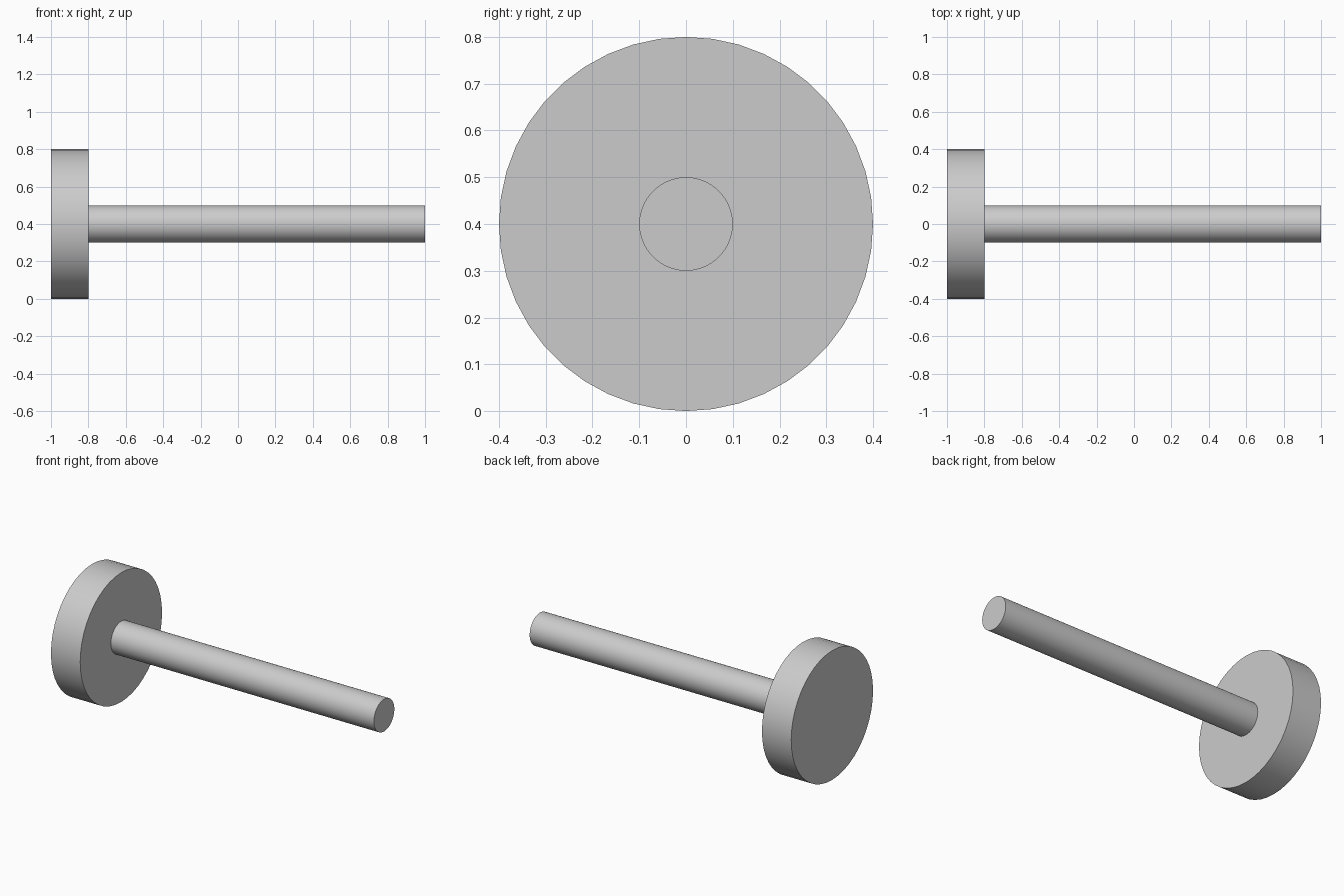
import bpy
import math

if "Cube" in bpy.data.objects:
    bpy.data.objects.remove(bpy.data.objects["Cube"], do_unlink=True)

GREY = (0.6, 0.6, 0.6, 1.0)
AXIS_HEIGHT = 0.4
SIDES = 44

steel = bpy.data.materials.new("plain grey")
steel.use_nodes = True
steel.diffuse_color = GREY
steel.node_tree.nodes["Principled BSDF"].inputs["Base Color"].default_value = GREY


def rod(name, radius, x_start, x_end):
    """Cylinder lying along x between two stations."""
    bpy.ops.mesh.primitive_cylinder_add(
        vertices=SIDES, radius=radius, depth=x_end - x_start,
        location=((x_start + x_end) / 2, 0, AXIS_HEIGHT),
        rotation=(0, math.pi / 2, 0))
    obj = bpy.context.object
    obj.name = name
    obj.data.materials.append(steel)
    bpy.ops.object.transform_apply(location=False, rotation=True, scale=True)
    bpy.ops.object.shade_smooth_by_angle(angle=math.radians(30))
    return obj


# Wide disc head and the slim shaft that starts at its inner face
rod("disc_head", 0.4, -1.0, -0.8)
rod("shaft", 0.1, -0.8, 1.0)
